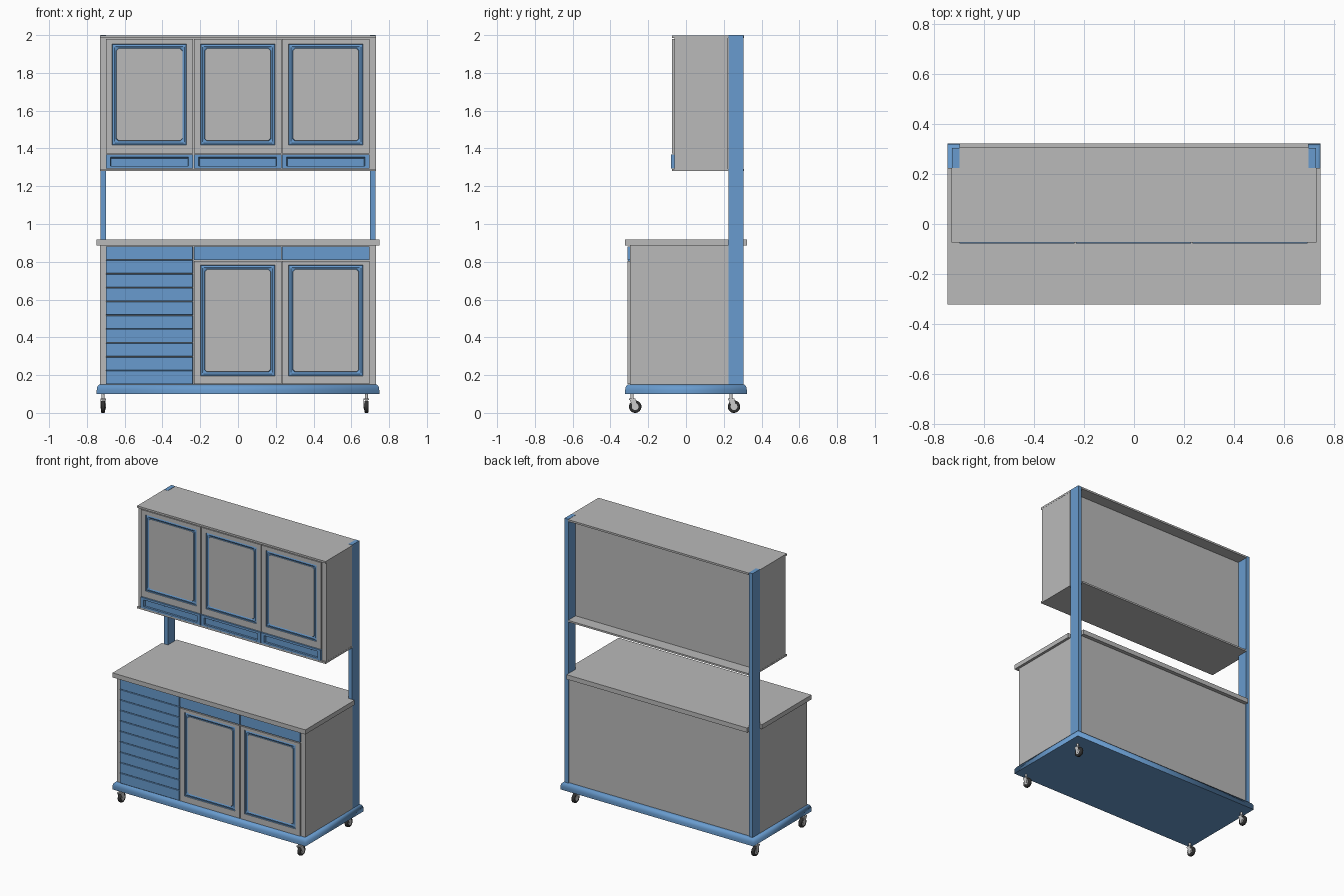
import bpy, bmesh, math
from mathutils import Vector, Matrix

if "Cube" in bpy.data.objects:
    bpy.data.objects.remove(bpy.data.objects["Cube"])


def material(name, rgb):
    m = bpy.data.materials.new(name)
    m.diffuse_color = (*rgb, 1)
    m.use_nodes = True
    m.node_tree.nodes["Principled BSDF"].inputs["Base Color"].default_value = m.diffuse_color
    return m


BLUE = material("blue_paint", (0.14, 0.33, 0.62))
GREY = material("grey_panel", (0.49, 0.49, 0.49))
BLACK = material("black_rubber", (0.03, 0.03, 0.03))
STEEL = material("light_steel", (0.6, 0.6, 0.6))


def finish(bm, name, *mats):
    bmesh.ops.recalc_face_normals(bm, faces=bm.faces)
    me = bpy.data.meshes.new(name)
    bm.to_mesh(me)
    bm.free()
    ob = bpy.data.objects.new(name, me)
    bpy.context.collection.objects.link(ob)
    for m in mats:
        me.materials.append(m)
    return ob


def box(name, x, y, z, mat):
    bm = bmesh.new()
    bmesh.ops.create_cube(bm, size=1)
    for v in bm.verts:
        v.co = [a[0] if c < 0 else a[1] for a, c in zip((x, y, z), v.co)]
    return finish(bm, name, mat)


def prism(name, pts, direction, mat):
    """Extrude a closed 3D outline along a direction."""
    bm = bmesh.new()
    f = bm.faces.new([bm.verts.new(p) for p in pts])
    r = bmesh.ops.extrude_face_region(bm, geom=[f])
    verts = [v for v in r["geom"] if isinstance(v, bmesh.types.BMVert)]
    bmesh.ops.translate(bm, verts=verts, vec=Vector(direction))
    # extrusion keeps the first face as the opposite cap
    if f not in bm.faces[:]:
        bmesh.ops.holes_fill(bm, edges=bm.edges[:])
    return finish(bm, name, mat)


def cylinder(name, centre, radius, depth, axis, mat, segs=24, bevel=0):
    bm = bmesh.new()
    rot = Matrix.Rotation(math.pi / 2, 4, 'Y') if axis == 'X' else Matrix()
    bmesh.ops.create_cone(bm, cap_ends=True, segments=segs, radius1=radius, radius2=radius,
                          depth=depth, matrix=Matrix.Translation(centre) @ rot)
    if bevel:
        rim = [e for e in bm.edges if any(len(f.verts) > 4 for f in e.link_faces)]
        bmesh.ops.bevel(bm, geom=rim, offset=bevel, segments=3, profile=0.5, affect='EDGES')
    for f in bm.faces:
        f.smooth = len(f.verts) == 4
    for e in bm.edges:
        if len(e.link_faces) == 2 and e.calc_face_angle() > 0.7:
            e.smooth = False
    return finish(bm, name, mat)


def stepped_panel(name, cx, rings, mats, cols):
    """Loft rectangles (half width, z0, z1, y, corner cut) from back to front."""
    bm = bmesh.new()
    loops = []
    for w, z0, z1, y, c in rings:
        pts = [(-w + c, z0), (w - c, z0), (w, z0 + c), (w, z1 - c),
               (w - c, z1), (-w + c, z1), (-w, z1 - c), (-w, z0 + c)]
        if c == 0:
            c = 1e-4
            pts = [(-w + c, z0), (w - c, z0), (w, z0 + c), (w, z1 - c),
                   (w - c, z1), (-w + c, z1), (-w, z1 - c), (-w, z0 + c)]
        loops.append([bm.verts.new((cx + px, y, pz)) for px, pz in pts])
    bm.faces.new(loops[0])
    for a, b, k in zip(loops, loops[1:], cols):
        for i in range(8):
            j = (i + 1) % 8
            bm.faces.new((a[i], a[j], b[j], b[i])).material_index = k
    bm.faces.new(loops[-1]).material_index = cols[-1]
    return finish(bm, name, *mats)


def door(name, cx, z0, z1, f0, f1, back, front):
    """Grey door with a sunken blue moulding around a cut-corner centre panel."""
    w, f = 0.231, 0.197
    rings = [(w, z0, z1, back, 0), (w, z0, z1, front, 0),
             (f, f0, f1, front, 0),
             (f - .002, f0 + .002, f1 - .002, front + .006, 0),
             (f - .012, f0 + .012, f1 - .012, front + .003, 0.003),
             (f - .021, f0 + .021, f1 - .021, front + .007, 0.012),
             (f - .023, f0 + .023, f1 - .023, front + .003, 0.012)]
    stepped_panel(name, cx, rings, (GREY, BLUE), (0, 0, 1, 1, 1, 1, 0))


COLS = (-0.469, -0.002, 0.465)   # centres of the three bays

# Base plinth with a rounded upper edge
bm = bmesh.new()
prev = None
prof = [(0, 0.10), (0, 0.12)] + [(0.016 * (1 - math.cos(t * math.pi / 8)),
                                  0.12 + 0.03 * math.sin(t * math.pi / 8)) for t in (1, 2, 3, 4)]
for inset, z in prof:
    a, b = 0.748 - inset, 0.322 - inset
    ring = [bm.verts.new((x, y, z)) for x, y in ((-a, -b), (a, -b), (a, b), (-a, b))]
    if prev:
        for i in range(4):
            bm.faces.new((prev[i], prev[(i + 1) % 4], ring[(i + 1) % 4], ring[i])).smooth = True
    else:
        bm.faces.new(ring)
    prev = ring
bm.faces.new(prev)
for e in bm.edges:
    if len(e.link_faces) == 2 and e.calc_face_angle() > 0.7:
        e.smooth = False
finish(bm, "base_plinth", BLUE)


# Slabs with rear corners notched around the posts
def notched_slab(name, x, y0, y1, z0, z1, n=0.70, ny=0.224):
    pts = [(-x, y0), (x, y0), (x, ny), (n, ny), (n, y1), (-n, y1), (-n, ny), (-x, ny)]
    return prism(name, [(px, py, z0) for px, py in pts], (0, 0, z1 - z0), GREY)


notched_slab("lower_cabinet", 0.73, -0.297, 0.295, 0.15, 0.885)
notched_slab("worktop", 0.748, -0.322, 0.322, 0.885, 0.917)
notched_slab("upper_top_plate", 0.731, -0.074, 0.306, 1.985, 1.998)
notched_slab("upper_bottom_plate", 0.731, -0.074, 0.306, 1.28, 1.292)
box("upper_cabinet", (-0.73, 0.73), (-0.062, 0.223), (1.292, 1.985), GREY)

# Rear posts
for s, side in ((-1, "left"), (1, "right")):
    box(side + "_post", sorted((s * 0.70, s * 0.729)), (0.224, 0.304), (0.148, 2.0), BLUE)

# Upper doors with blue pull trays beneath
for i, cx in enumerate(COLS):
    door(f"upper_door_{i + 1}", cx, 1.372, 1.98, 1.418, 1.952, -0.06, -0.073)
    stepped_panel(f"pull_tray_{i + 1}", cx,
                  [(0.231, 1.295, 1.369, -0.06, 0), (0.231, 1.295, 1.369, -0.079, 0),
                   (0.207, 1.308, 1.354, -0.079, 0), (0.203, 1.308, 1.346, -0.065, 0)],
                  (BLUE,), (0, 0, 0))

# Lower doors with a drawer above each
for i, cx in enumerate(COLS[1:]):
    door(f"lower_door_{i + 1}", cx, 0.153, 0.803, 0.195, 0.782, -0.295, -0.309)
    box(f"top_drawer_{i + 1}", (cx - 0.231, cx + 0.231), (-0.309, -0.295), (0.81, 0.882), BLUE)

# Stack of ten drawers
step = 0.0732
for i in range(10):
    z = 0.152 + i * step
    stepped_panel(f"drawer_{i + 1}", COLS[0],
                  [(0.231, z, z + step - 0.002, -0.295, 0),
                   (0.231, z, z + step - 0.002, -0.307, 0),
                   (0.229, z + 0.002, z + step - 0.004, -0.309, 0)], (BLUE,), (0, 0))

# Swivel casters
for x, sx in ((-0.714, "left"), (0.68, "right")):
    for y, sy in ((-0.285, "front"), (0.238, "rear")):
        n = f"{sy}_{sx}_caster"
        ay, az = y + 0.016, 0.033
        cylinder(n + "_tyre", (x, ay, az), 0.033, 0.022, 'X', BLACK, 28, 0.006)
        cylinder(n + "_hub", (x, ay, az), 0.018, 0.024, 'X', STEEL, 20)
        cylinder(n + "_stem", (x, y, 0.087), 0.008, 0.03, 'Z', STEEL, 16)
        box(n + "_crown", (x - 0.014, x + 0.014), (y - 0.016, y + 0.018), (0.068, 0.075), STEEL)
        for s in (-1, 1):
            pts = [(y - 0.016, 0.075), (y + 0.018, 0.075), (ay + 0.009, az - 0.003),
                   (ay, az - 0.009), (ay - 0.009, az - 0.003)]
            prism(n + ("_fork_a" if s < 0 else "_fork_b"),
                  [(x + s * 0.0125, py, pz) for py, pz in pts], (s * 0.002, 0, 0), STEEL)
